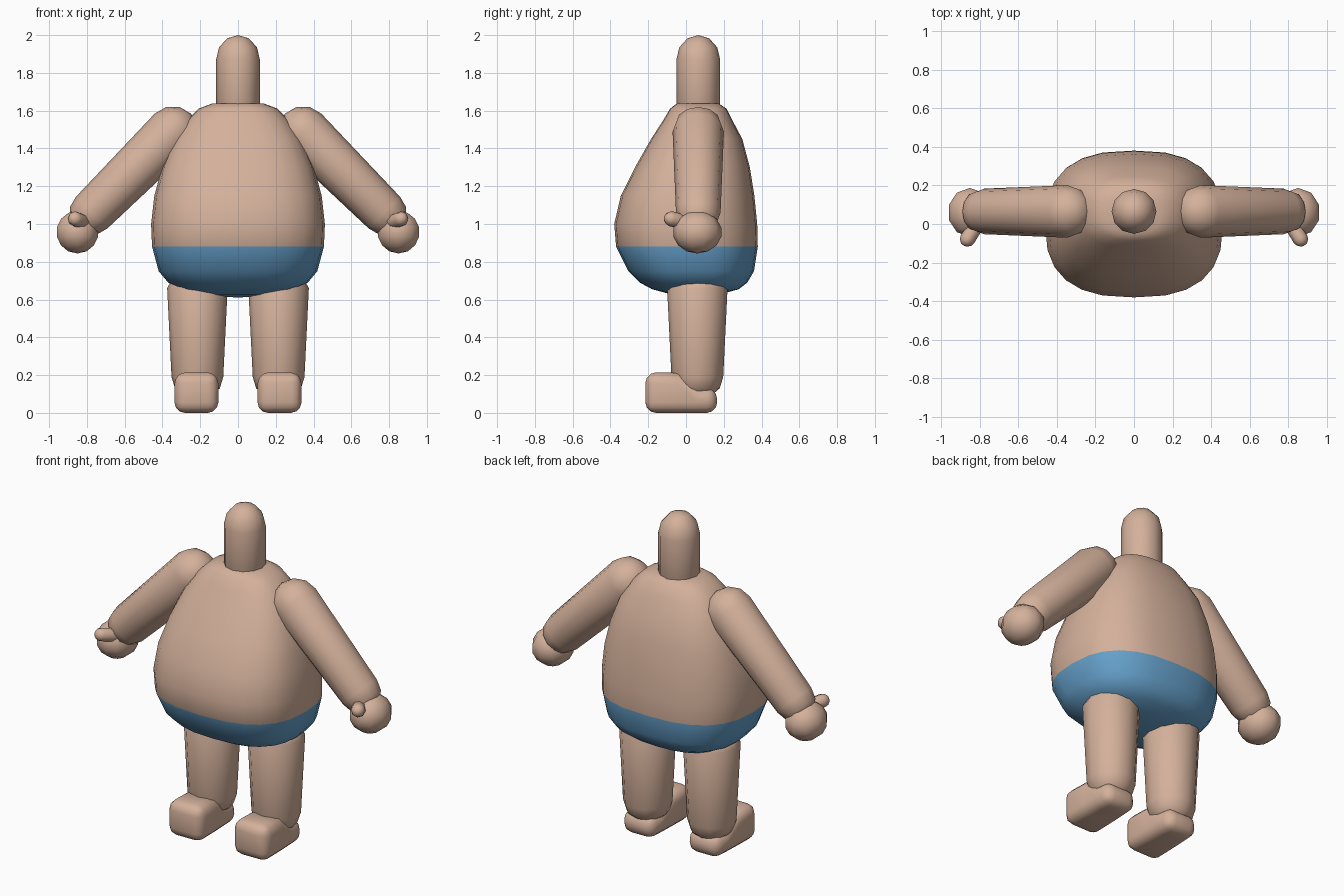
import bpy, bmesh, math
from mathutils import Vector

if "Cube" in bpy.data.objects:
    bpy.data.objects.remove(bpy.data.objects["Cube"])


def material(name, rgb):
    m = bpy.data.materials.new(name)
    m.diffuse_color = (*rgb, 1)
    m.use_nodes = True
    m.node_tree.nodes["Principled BSDF"].inputs["Base Color"].default_value = m.diffuse_color
    return m


skin = material("skin", (0.66, 0.44, 0.33))
blue = material("blue_cloth", (0.13, 0.35, 0.59))


def finish(bm, name, mats):
    bmesh.ops.recalc_face_normals(bm, faces=bm.faces)
    me = bpy.data.meshes.new(name)
    bm.to_mesh(me)
    bm.free()
    for m in mats:
        me.materials.append(m)
    for p in me.polygons:
        p.use_smooth = True
    ob = bpy.data.objects.new(name, me)
    bpy.context.collection.objects.link(ob)
    return ob


def loft(bm, rings, start, end):
    """Skin a list of closed rings and close both ends with a point."""
    vr = [[bm.verts.new(p) for p in r] for r in rings]
    n = len(vr[0])
    for a, b in zip(vr, vr[1:]):
        for i in range(n):
            j = (i + 1) % n
            bm.faces.new((a[i], a[j], b[j], b[i]))
    for r, tip in ((vr[0], start), (vr[-1], end)):
        t = bm.verts.new(tip)
        for i in range(n):
            bm.faces.new((r[i], r[(i + 1) % n], t))


def capsule(name, a, b, ra, rb, dome_a=None, dome_b=None, seg=12):
    """Tapered limb from a to b with domed ends."""
    a, b = Vector(a), Vector(b)
    d = (b - a).normalized()
    u = d.orthogonal().normalized()
    if abs(d.y) < 0.5:
        u = Vector((0, 1, 0))
    v = d.cross(u)
    da, db = dome_a or ra, dome_b or rb
    prof = [(a - d * da * math.sin(t), ra * math.cos(t)) for t in (1.05, 0.52, 0)]
    prof += [(b + d * db * math.sin(t), rb * math.cos(t)) for t in (0, 0.52, 1.05)]
    rings = [[c + (u * math.cos(k) + v * math.sin(k)) * r
              for k in (2 * math.pi * i / seg for i in range(seg))] for c, r in prof]
    bm = bmesh.new()
    loft(bm, rings, a - d * da, b + d * db)
    return finish(bm, name, [skin])


# Torso: squarish oval rings (z, half width, front y, back y)
sections = [
    (0.625, 0.18, -0.07, 0.17), (0.655, 0.30, -0.18, 0.28), (0.69, 0.37, -0.245, 0.325),
    (0.75, 0.42, -0.305, 0.36), (0.88, 0.455, -0.37, 0.38), (1.00, 0.46, -0.38, 0.377),
    (1.15, 0.443, -0.345, 0.362), (1.30, 0.402, -0.27, 0.338), (1.45, 0.34, -0.185, 0.298),
    (1.55, 0.27, -0.12, 0.245), (1.61, 0.21, -0.085, 0.215), (1.637, 0.14, -0.05, 0.175),
]


def oval(z, w, y0, y1, n=24, e=2 / 2.6):
    pts = []
    for i in range(n):
        t = 2 * math.pi * i / n
        c, s = math.cos(t), math.sin(t)
        pts.append((math.copysign(abs(c) ** e, c) * w,
                    (y0 + y1) / 2 + math.copysign(abs(s) ** e, s) * (y1 - y0) / 2, z))
    return pts


bm = bmesh.new()
loft(bm, [oval(*s) for s in sections], (0, 0.05, 0.61), (0, 0.06, 1.642))
torso = finish(bm, "torso", [skin, blue])
for p in torso.data.polygons:            # trunks below the waistline
    p.material_index = 1 if p.center.z < 0.88 else 0

# Neck post with domed top
capsule("neck", (0, 0.065, 1.55), (0, 0.065, 1.87), 0.116, 0.116, 0.05, 0.13)

for side, s in (("right", 1), ("left", -1)):
    # Arm
    capsule(side + "_arm", (s * 0.345, 0.065, 1.488), (s * 0.775, 0.065, 1.06), 0.136, 0.118)

    # Hand
    bm = bmesh.new()
    bmesh.ops.create_uvsphere(bm, u_segments=10, v_segments=7, radius=1)
    for v in bm.verts:
        v.co = (s * 0.85 + v.co.x * 0.117, 0.06 + v.co.y * 0.13, 0.957 + v.co.z * 0.113)
    finish(bm, side + "_hand", [skin])

    # Thumb
    capsule(side + "_thumb", (s * 0.82, -0.01, 1.01), (s * 0.862, -0.078, 1.027),
            0.04, 0.04, seg=8)

    # Leg
    capsule(side + "_leg", (s * 0.215, 0.06, 0.66), (s * 0.215, 0.06, 0.19),
            0.16, 0.137, 0.08, 0.12)

    # Foot: rounded block with a lower heel
    bm = bmesh.new()
    bmesh.ops.create_cube(bm, size=1)
    for v in bm.verts:
        back = v.co.y > 0
        top = v.co.z > 0
        v.co = (s * 0.22 + v.co.x * (0.21 if back else 0.235),
                0.165 if back else -0.215,
                (0.13 if back else 0.215) if top else 0.0)
    mid = [e for e in bm.edges if abs(e.verts[0].co.y - e.verts[1].co.y) > 0.2]
    cut = bmesh.ops.subdivide_edges(bm, edges=mid, cuts=2, use_grid_fill=True)
    for v in cut["geom_inner"]:
        if isinstance(v, bmesh.types.BMVert):
            front = v.co.y < -0.025
            v.co.y = -0.04 if front else 0.06
            if v.co.z > 0.05:
                v.co.z = 0.212 if front else 0.14
    foot = finish(bm, side + "_foot", [skin])
    bev = foot.modifiers.new("round", 'BEVEL')
    bev.width = 0.055
    bev.segments = 3
    bev.limit_method = 'ANGLE'
    bev.angle_limit = math.radians(50)
